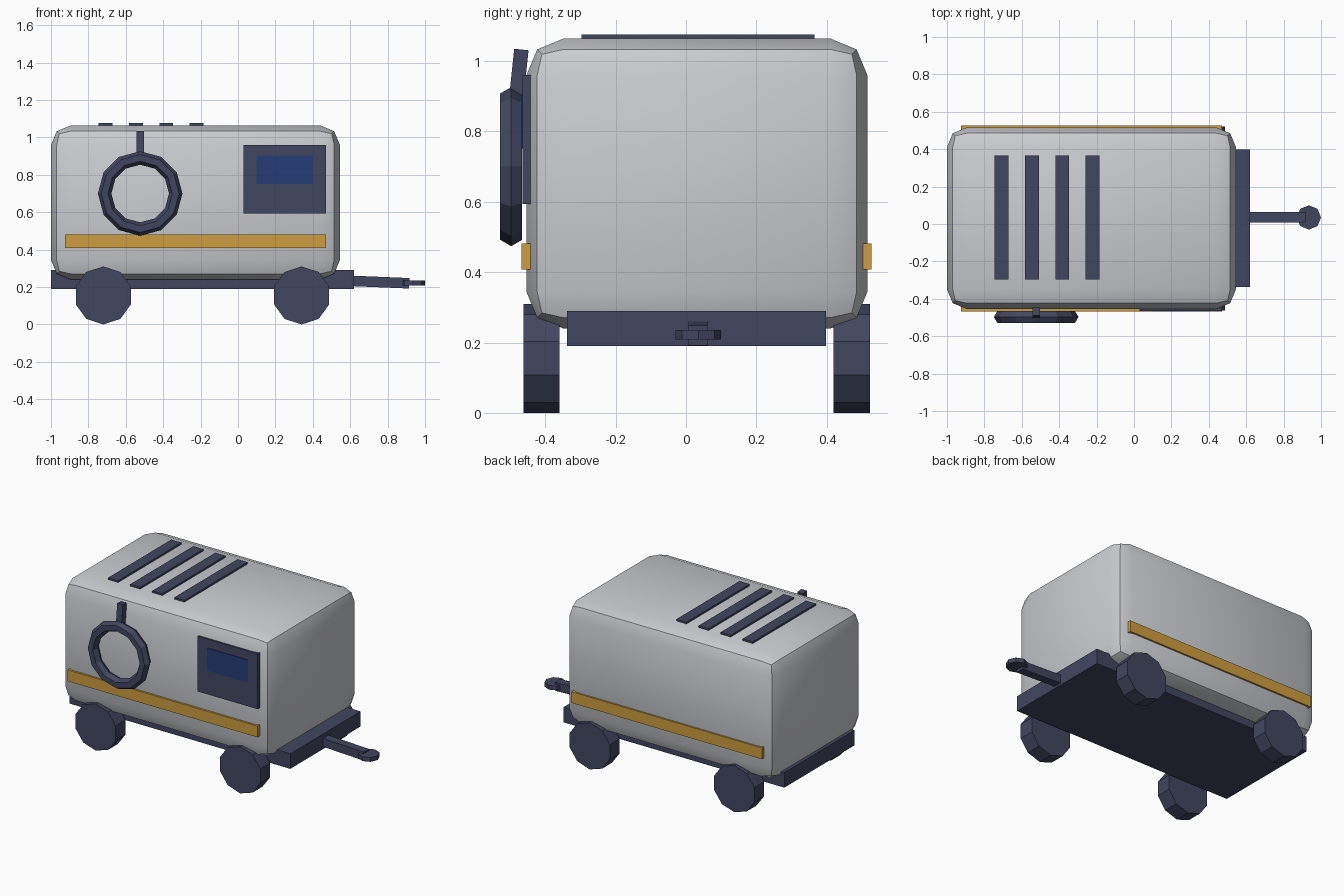
import bpy
import math
from mathutils import Vector

cube = bpy.data.objects.get("Cube")
if cube:
    bpy.data.objects.remove(cube, do_unlink=True)


def material(name, color):
    m = bpy.data.materials.new(name)
    m.use_nodes = True
    m.diffuse_color = (*color, 1)
    bsdf = m.node_tree.nodes["Principled BSDF"]
    bsdf.inputs["Base Color"].default_value = (*color, 1)
    bsdf.inputs["Roughness"].default_value = 0.7
    return m


GREY = material("light grey", (0.60, 0.61, 0.64))
NAVY = material("dark navy", (0.053, 0.062, 0.115))
GOLD = material("gold", (0.62, 0.34, 0.05))
BLUE = material("screen blue", (0.017, 0.048, 0.18))


def finish(name, mat):
    ob = bpy.context.object
    ob.name = ob.data.name = name
    ob.data.materials.append(mat)
    return ob


def box(name, mat, x, y, z):
    """Box between the given (low, high) ranges."""
    lo, hi = (Vector(c) for c in zip(x, y, z))
    bpy.ops.mesh.primitive_cube_add(size=1, location=(lo + hi) / 2)
    ob = finish(name, mat)
    ob.scale = hi - lo
    bpy.ops.object.transform_apply(location=False, rotation=False, scale=True)
    return ob


def bar(name, mat, start, end, width):
    """Square bar between two points."""
    a, b = Vector(start), Vector(end)
    bpy.ops.mesh.primitive_cube_add(size=1, location=(a + b) / 2)
    ob = finish(name, mat)
    ob.scale = (width, width, (b - a).length)
    d = b - a
    # lean about y for lengthwise bars, about x for upright ones
    if abs(d.x) > abs(d.z):
        ob.rotation_euler = (0, math.atan2(d.x, d.z), 0)
    else:
        ob.rotation_euler = (math.atan2(-d.y, d.z), 0, 0)
    bpy.ops.object.transform_apply(location=False, rotation=True, scale=True)
    return ob


MID = 0.03  # centre line of the trailer

# Rounded body shell
body = box("body", GREY, (-1.0, 0.545), (-0.454, 0.516), (0.24, 1.064))
bevel = body.modifiers.new("rounding", "BEVEL")
bevel.width = 0.105
bevel.segments = 2
bpy.ops.object.modifier_apply(modifier="rounding")
bpy.ops.object.shade_smooth_by_angle(angle=math.radians(30))

# Chassis and tow bar
box("chassis", NAVY, (-1.0, 0.62), (-0.338, 0.398), (0.19, 0.29))
bar("tow_bar", NAVY, (0.58, 0.035, 0.234), (0.915, 0.035, 0.22), 0.056)
bpy.ops.mesh.primitive_cylinder_add(vertices=8, radius=0.065, depth=0.028,
                                    location=(0.935, 0.035, 0.222))
finish("hitch_plate", NAVY)

# Wheels
for end, x in (("rear", -0.72), ("front", 0.34)):
    for side, s in (("right", -1), ("left", 1)):
        bpy.ops.mesh.primitive_cylinder_add(
            vertices=10, radius=0.155, depth=0.103,
            location=(x, MID + s * 0.441, 0.155),
            rotation=(math.pi / 2, 0, 0))
        finish(f"{end}_{side}_wheel", NAVY)

# Stripes along both sides
STRIPE_X, STRIPE_Z = (-0.925, 0.47), (0.408, 0.482)
box("front_stripe", GOLD, STRIPE_X, (-0.467, -0.43), STRIPE_Z)
box("back_stripe", GOLD, STRIPE_X, (0.49, 0.527), STRIPE_Z)

# Control panel with screen
box("control_panel", NAVY, (0.03, 0.47), (-0.465, -0.43), (0.594, 0.96))
box("screen", BLUE, (0.10, 0.40), (-0.469, -0.462), (0.752, 0.902))

# Roof vents
for i in range(4):
    x = -0.708 + i * 0.162
    box(f"roof_vent_{i + 1}", NAVY, (x - 0.037, x + 0.037),
        (-0.297, 0.365), (1.04, 1.076))

# Hose ring and its hanger
bpy.ops.mesh.primitive_torus_add(
    major_segments=12, minor_segments=6, major_radius=0.19,
    minor_radius=0.036, location=(-0.523, -0.497, 0.70),
    rotation=(math.pi / 2, 0, 0))
finish("hose_ring", NAVY)
bar("hose_hanger", NAVY, (-0.523, -0.485, 0.872), (-0.523, -0.468, 1.033), 0.041)
